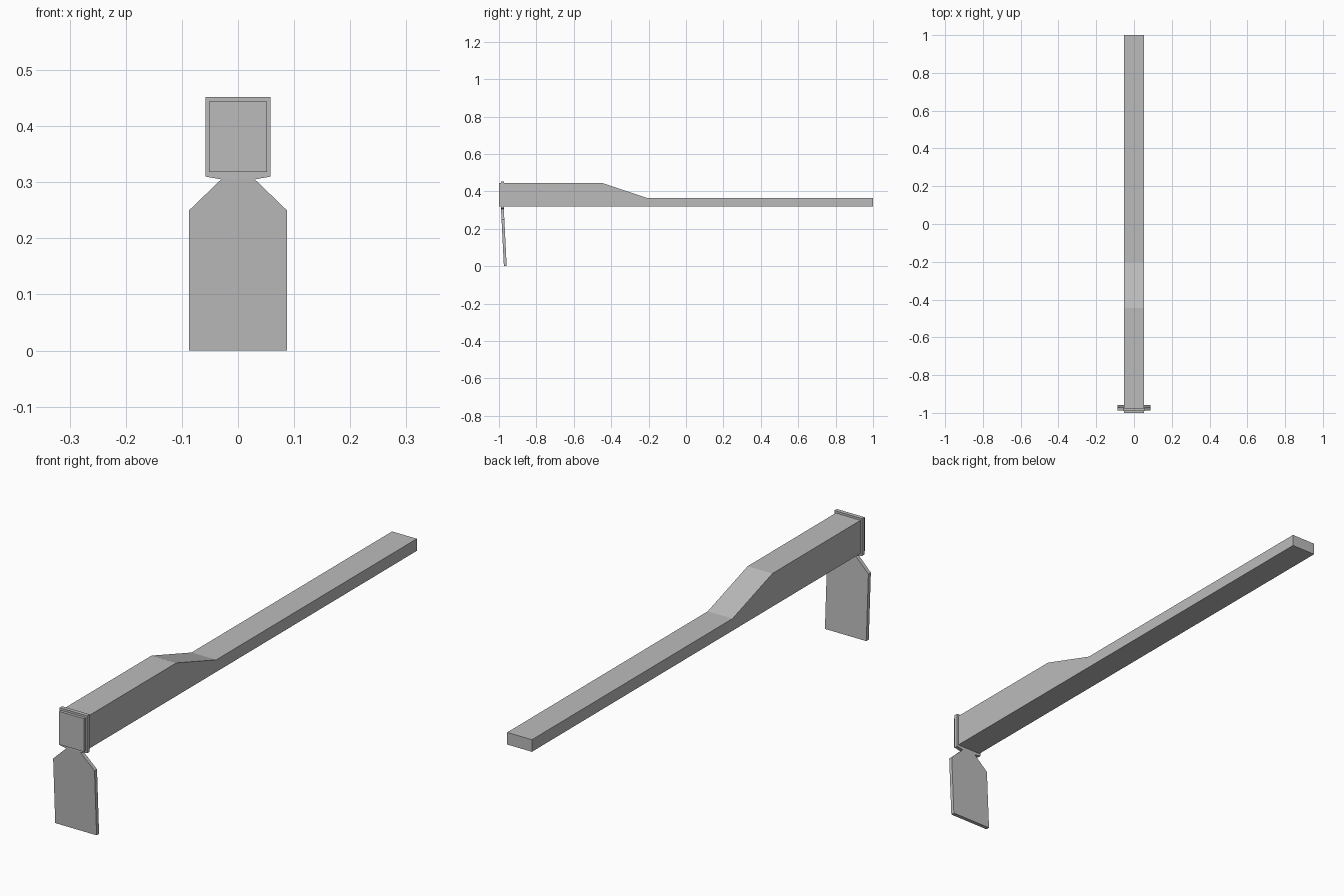
import bpy
import bmesh
from mathutils import Vector

cube = bpy.data.objects.get("Cube")
if cube:
    bpy.data.objects.remove(cube, do_unlink=True)

# One grey for the whole tool
grey = bpy.data.materials.new("plain grey")
grey.use_nodes = True
colour = (0.5, 0.5, 0.5, 1.0)
grey.diffuse_color = colour
grey.node_tree.nodes["Principled BSDF"].inputs["Base Color"].default_value = colour


def extruded(name, outline, offset):
    """Extrude a closed outline of 3D points along offset."""
    bm = bmesh.new()
    face = bm.faces.new([bm.verts.new(p) for p in outline])
    result = bmesh.ops.extrude_face_region(bm, geom=[face], use_keep_orig=True)
    moved = [g for g in result["geom"] if isinstance(g, bmesh.types.BMVert)]
    bmesh.ops.translate(bm, verts=moved, vec=Vector(offset))
    bmesh.ops.recalc_face_normals(bm, faces=bm.faces)
    mesh = bpy.data.meshes.new(name)
    bm.to_mesh(mesh)
    bm.free()
    mesh.materials.append(grey)
    obj = bpy.data.objects.new(name, mesh)
    bpy.context.collection.objects.link(obj)
    return obj


def symmetric(half, y_at):
    """Mirror a half outline of (x, z) points across x = 0."""
    points = half + [(-x, z) for x, z in reversed(half)]
    return [(x, y_at(z), z) for x, z in points]


# Handle: a deep head that slopes down to a slim grip
half_width = 0.052
side = [(-1, 0.318), (1, 0.318), (1, 0.364), (-0.205, 0.364),
        (-0.445, 0.444), (-1, 0.444)]
extruded("handle", [(-half_width, y, z) for y, z in side],
         (2 * half_width, 0, 0))

# Collar: upright plate around the head, tapering to the neck
neck = (0.03, 0.305)
thickness = (0, 0.015, 0)
front_y = -0.989
extruded("collar", symmetric([neck, (0.058, 0.31), (0.058, 0.452)],
                             lambda z: front_y), thickness)

# Blade: shouldered plate leaning back towards the grip
extruded("blade", symmetric([(0.087, 0), (0.087, 0.25), neck],
                            lambda z: front_y + 0.05 * (neck[1] - z)),
         thickness)
